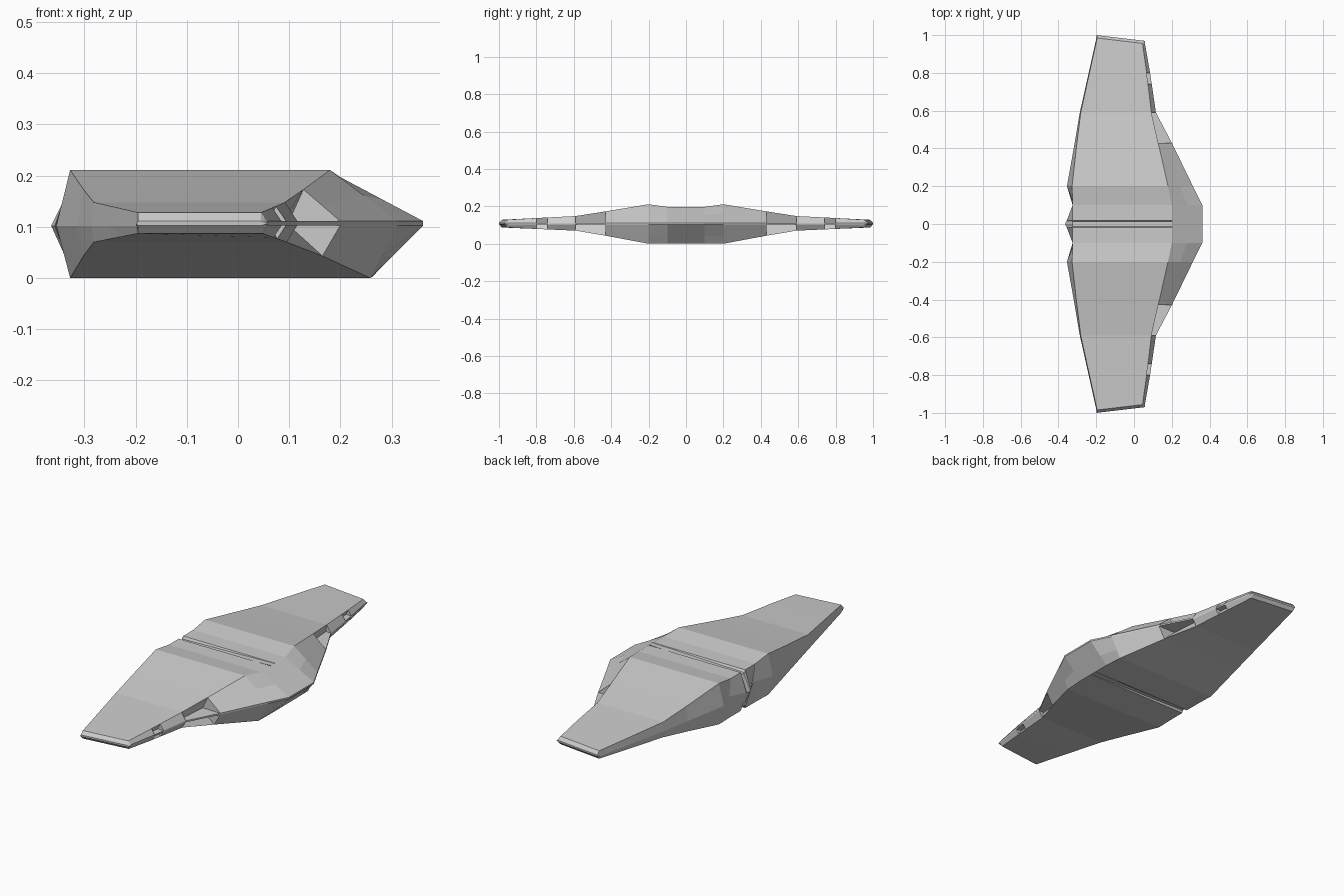
import bpy, bmesh

if "Cube" in bpy.data.objects:
    bpy.data.objects.remove(bpy.data.objects["Cube"])

MID = 0.107

# Half-span stations: y, top-rear (x, z), top-front (x, z), nose x,
# bottom-front (x, z), rear-edge x
STATIONS = [
    (0.00, (-0.325, 0.197), (0.200, 0.197), 0.362, (0.262, 0.002), -0.365),
    (0.10, (-0.325, 0.197), (0.200, 0.197), 0.362, (0.262, 0.002), -0.316),
    (0.20, (-0.328, 0.211), (0.180, 0.211), 0.312, (0.258, 0.000), -0.355),
    (0.43, (-0.302, 0.173), (0.128, 0.173), 0.200, (0.165, 0.043), -0.314),
    (0.59, (-0.282, 0.148), (0.092, 0.148), 0.116, (0.095, 0.070), -0.287),
    (0.985, (-0.195, 0.128), (0.045, 0.128), 0.058, (0.047, 0.087), -0.199),
]


def mix(a, b, t):
    if isinstance(a, tuple):
        return tuple(mix(p, q, t) for p, q in zip(a, b))
    return a + (b - a) * t


def station(y):
    """Interpolate the hull section at any y."""
    for a, b in zip(STATIONS, STATIONS[1:]):
        if y <= b[0]:
            return mix(a, b, (y - a[0]) / (b[0] - a[0]))
    return STATIONS[-1]


def section(y, notch=None, groove=0.0):
    """Ring of (x, y, z) points; notch = x of the recessed leading-edge wall."""
    _, tr, tf, nose, bf, rear = station(y)
    top_edge, low_edge = (nose, MID + 0.004), (nose, MID - 0.004)
    upper, lower = mix(tf, top_edge, 0.5), mix(bf, low_edge, 0.4)
    if notch is not None:
        upper, lower = (notch, MID + 0.005), (notch, MID - 0.005)
    bz = 0.0 if y < 0.2 else bf[1]
    pts = [(tr[0], tr[1] - groove), tf, upper, top_edge, low_edge, lower, bf,
           (tr[0], bz + groove), (rear, MID - 0.005)]
    return [(x, y, z) for x, z in pts]


rings = [
    # central spine groove, deepest at the rear
    section(0.0, groove=0.014), section(0.014, groove=0.014), section(0.018),
    section(0.10), section(0.20),
    # large leading-edge recess
    section(0.43), section(0.43, 0.100), section(0.59, 0.088), section(0.59),
    # small outboard recess
    section(0.74), section(0.74, 0.062), section(0.80, 0.056), section(0.80),
]

# raked wing tip with a bevelled rim
tip = [(x, 0.985 - 0.03 * (x + 0.2) / 0.255, z) for x, y, z in section(0.985)]
rim = [(x, y + 0.015, MID + (z - MID) * 0.2) for x, y, z in tip]
rings += [tip, rim]

bm = bmesh.new()
loops = [[bm.verts.new(p) for p in r] for r in rings]
for a, b in zip(loops, loops[1:]):
    n = len(a)
    for i in range(n):
        j = (i + 1) % n
        bm.faces.new((a[i], a[j], b[j], b[i]))
bm.faces.new(loops[-1])
bmesh.ops.remove_doubles(bm, verts=bm.verts, dist=0.0002)
bmesh.ops.dissolve_degenerate(bm, edges=bm.edges, dist=0.0002)
bmesh.ops.recalc_face_normals(bm, faces=bm.faces)

mesh = bpy.data.meshes.new("flying_wing_hull")
bm.to_mesh(mesh)
bm.free()
hull = bpy.data.objects.new("flying_wing_hull", mesh)
bpy.context.collection.objects.link(hull)

# mirror the half hull to the other wing
mirror = hull.modifiers.new("mirror", 'MIRROR')
mirror.use_axis = (False, True, False)
mirror.merge_threshold = 0.0005
